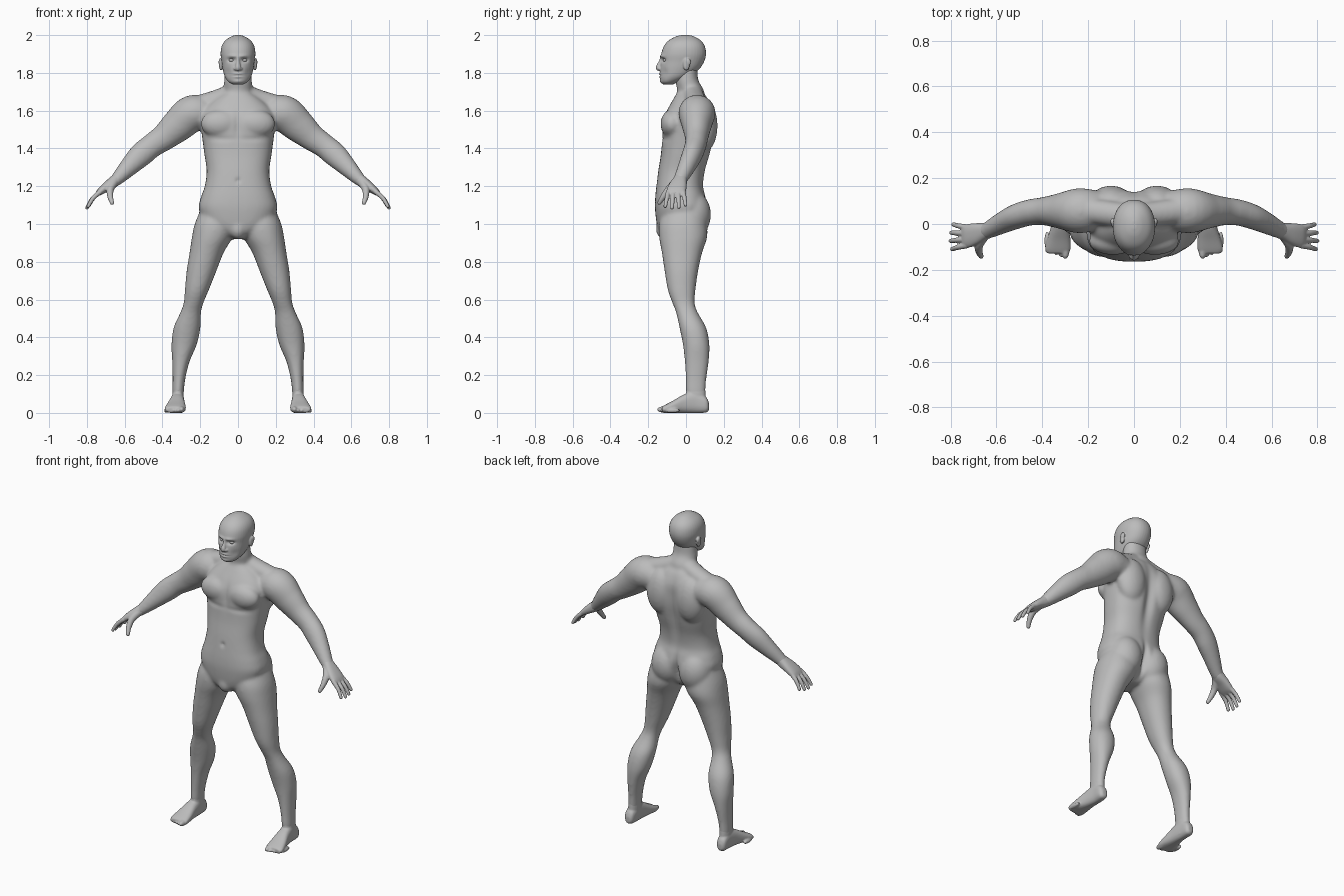
import bpy
import bmesh
import math
from mathutils import Matrix, Vector

default_cube = bpy.data.objects.get("Cube")
if default_cube:
    bpy.data.objects.remove(default_cube, do_unlink=True)

SIDES = 40
grey = bpy.data.materials.new("plain_grey")
grey.use_nodes = True
grey.diffuse_color = (.5, .5, .5, 1)
grey.node_tree.nodes["Principled BSDF"].inputs["Base Color"].default_value = (.5, .5, .5, 1)


def spline(rows, steps=6):
    """Smooth interpolation through rows of numbers."""
    result = []
    last = len(rows) - 1
    for i in range(last):
        a, b, c, d = (rows[max(i - 1, 0)], rows[i], rows[i + 1], rows[min(i + 2, last)])
        for s in range(steps):
            t = s / steps
            result.append([q + .5 * t * (r - p + t * (2 * p - 5 * q + 4 * r - s4
                           + t * (3 * (q - r) + s4 - p)))
                           for p, q, r, s4 in zip(a, b, c, d)])
    result.append(list(rows[last]))
    return result


def skin(bm, rings, power):
    """Bridge rings given as (centre, half axis u, half axis v)."""
    loops = []
    for centre, u, v in rings:
        loop = []
        for k in range(SIDES):
            angle = math.tau * k / SIDES
            c, s = math.cos(angle), math.sin(angle)
            cu = math.copysign(abs(c) ** (2 / power), c)
            sv = math.copysign(abs(s) ** (2 / power), s)
            loop.append(bm.verts.new(centre + u * cu + v * sv))
        loops.append(loop)
    for low, high in zip(loops, loops[1:]):
        for k in range(SIDES):
            n = (k + 1) % SIDES
            bm.faces.new((low[k], low[n], high[n], high[k]))
    bm.faces.new(loops[0][::-1])
    bm.faces.new(loops[-1])


def column(bm, rows, power=2.3):
    """Upright loft from rows of (z, left x, right x, front y, back y)."""
    skin(bm, [(Vector(((a + b) / 2, (f + r) / 2, z)),
               Vector(((b - a) / 2, 0, 0)), Vector((0, (r - f) / 2, 0)))
              for z, a, b, f, r in spline(rows)], power)


def centred(rows):
    """Turn (z, half width, front, back) into column rows."""
    return [(z, -w, w, f, b) for z, w, f, b in rows]


def tube(bm, rows, power=2.0):
    """Limb loft from rows of (x, y, z, radius, depth radius)."""
    path = spline(rows)
    rings = []
    for i, row in enumerate(path):
        ahead = Vector(path[min(i + 1, len(path) - 1)][:3])
        along = (ahead - Vector(path[max(i - 1, 0)][:3])).normalized()
        depth = Vector((0, 1, 0))
        depth = (depth - along * along.dot(depth)).normalized()
        rings.append((Vector(row[:3]), along.cross(depth) * row[3], depth * row[4]))
    skin(bm, rings, power)


def ball(bm, centre, radii):
    bmesh.ops.create_uvsphere(
        bm, u_segments=32, v_segments=20, radius=1,
        matrix=Matrix.Translation(centre) @ Matrix.Diagonal((*radii, 1)))


def digit(bm, points, thick, thin):
    """Finger or toe with a rounded tip."""
    last = len(points) - 1
    radii = [thick + (thin - thick) * i / last for i in range(last + 1)]
    tube(bm, [(*p, r, r) for p, r in zip(points, radii)])
    ball(bm, points[last], (thin, thin, thin))


def mirror_all(bm):
    copy = bmesh.ops.duplicate(bm, geom=bm.verts[:] + bm.edges[:] + bm.faces[:])["geom"]
    for v in copy:
        if isinstance(v, bmesh.types.BMVert):
            v.co.x *= -1


def finish(name, bm, voxel, relax, sculpt=()):
    """Fuse overlapping volumes, relax the joins and apply soft sculpting."""
    bmesh.ops.recalc_face_normals(bm, faces=bm.faces[:])
    mesh = bpy.data.meshes.new(name)
    bm.to_mesh(mesh)
    bm.free()
    obj = bpy.data.objects.new(name, mesh)
    bpy.context.collection.objects.link(obj)
    fuse = obj.modifiers.new("fuse", 'REMESH')
    fuse.mode = 'VOXEL'
    fuse.voxel_size = voxel
    smooth = obj.modifiers.new("relax", 'SMOOTH')
    smooth.factor = .5
    smooth.iterations = relax
    graph = bpy.context.evaluated_depsgraph_get()
    fused = bpy.data.meshes.new_from_object(obj.evaluated_get(graph))
    obj.modifiers.clear()
    obj.data = fused
    fused.name = name
    for v in fused.vertices:
        shift = Vector()
        for (cx, cy, cz), (rx, ry, rz), push in sculpt:
            # Mirrored falloff, so one entry serves both sides
            d = (((abs(v.co.x) - cx) / rx) ** 2 + ((v.co.y - cy) / ry) ** 2
                 + ((v.co.z - cz) / rz) ** 2)
            if d < 8:
                shift.y += push * math.exp(-d)
        v.co += shift
        v.co.z = max(v.co.z, 0)
    fused.materials.clear()
    fused.materials.append(grey)
    fused.shade_smooth()
    return obj


def other_side(obj, name):
    mesh = obj.data.copy()
    mesh.transform(Matrix.Scale(-1, 4, (1, 0, 0)))
    mesh.flip_normals()
    bpy.context.collection.objects.link(bpy.data.objects.new(name, mesh))


# Body: arm, leg and muscle volumes of the left side, then mirrored
body = bmesh.new()
tube(body, [(.15, .06, 1.58, .08, .085), (.24, .058, 1.585, .098, .098),
            (.32, .057, 1.52, .088, .078), (.39, .056, 1.46, .072, .062),
            (.455, .05, 1.415, .064, .057), (.515, .032, 1.365, .064, .054),
            (.58, .002, 1.3, .05, .046), (.635, -.026, 1.243, .036, .038),
            (.66, -.034, 1.222, .03, .036)])
column(body, [(1.07, .02, .2, -.12, .1), (1, .008, .229, -.142, .11),
              (.93, .028, .244, -.142, .112), (.85, .075, .256, -.128, .086),
              (.75, .115, .272, -.113, .064), (.65, .155, .281, -.096, .05),
              (.58, .184, .288, -.071, .046), (.53, .196, .306, -.052, .063),
              (.45, .199, .341, -.034, .107), (.36, .219, .352, -.016, .124),
              (.27, .257, .348, -.006, .12), (.18, .279, .346, -.001, .108),
              (.11, .287, .347, 0, .103), (.05, .292, .342, .01, .1)], 2.15)
tube(body, [(.02, .03, 1.7, .05, .055), (.1, .045, 1.665, .05, .055),
            (.22, .06, 1.63, .048, .055)])
ball(body, (.092, -.075, 1.53), (.105, .06, .075))    # chest
ball(body, (.1, .095, 1.52), (.095, .072, .14))       # shoulder blade
ball(body, (.095, .035, 1.05), (.1, .097, .125))      # buttock
mirror_all(body)

# Body: torso, neck and groin on the centre line
column(body, centred([(.92, .03, -.11, .02), (.95, .09, -.14, .06), (1, .17, -.155, .09),
                      (1.08, .207, -.164, .112), (1.14, .197, -.163, .105),
                      (1.2, .176, -.157, .092), (1.28, .166, -.147, .102),
                      (1.37, .178, -.133, .128), (1.46, .19, -.126, .148),
                      (1.54, .198, -.125, .15), (1.6, .185, -.102, .145),
                      (1.66, .125, -.068, .12), (1.69, .08, -.05, .095)]), 2.5)
column(body, centred([(1.6, .08, -.06, .11), (1.7, .077, -.047, .098),
                      (1.76, .073, -.055, .066), (1.83, .068, -.045, .06)]), 2.1)
ball(body, (0, -.115, .975), (.045, .045, .055))
finish("body", body, .009, 9, [
    ((0, .14, 1.42), (.03, .07, .18), -.02),      # spine groove
    ((0, .12, 1.03), (.016, .09, .09), -.03),     # buttock cleft
    ((0, -.13, 1.53), (.018, .05, .07), .009),    # breastbone
    ((.09, -.13, 1.45), (.075, .05, .014), .005), # lower chest crease
    ((0, -.155, 1.23), (.012, .03, .014), .008),  # navel
])

# Head: skull loft, nose, brow and ears
head = bmesh.new()
column(head, centred([(1.738, .025, -.118, -.07), (1.752, .05, -.131, -.04),
                      (1.78, .07, -.137, .02), (1.82, .081, -.138, .07),
                      (1.86, .087, -.134, .096), (1.9, .092, -.131, .106),
                      (1.94, .087, -.118, .1), (1.97, .069, -.094, .08),
                      (1.992, .037, -.055, .045), (2.001, .01, -.02, .012)]), 2.15)
tube(head, [(0, -.126, 1.885, .008, .009), (0, -.136, 1.855, .01, .011),
            (0, -.146, 1.828, .015, .014), (0, -.14, 1.815, .012, .01)])
for side in (-1, 1):
    ball(head, (side * .014, -.138, 1.822), (.01, .012, .008))
    ball(head, (side * .09, .002, 1.845), (.011, .018, .033))
    ball(head, (side * .094, .01, 1.857), (.009, .016, .02))
finish("head", head, .004, 3, [
    ((.035, -.125, 1.868), (.019, .04, .011), .016),  # eye socket
    ((.025, -.13, 1.889), (.028, .04, .009), -.006),  # brow
    ((.055, -.115, 1.8), (.02, .04, .025), .006),     # cheek hollow
    ((0, -.138, 1.794), (.022, .03, .006), -.005),    # upper lip
    ((0, -.138, 1.778), (.02, .03, .006), -.005),     # lower lip
    ((0, -.138, 1.786), (.026, .03, .003), .004),     # mouth line
    ((0, -.13, 1.753), (.025, .03, .012), -.006),     # chin
    ((.098, -.004, 1.845), (.02, .007, .014), .004),  # ear hollow
])

# Eyes
for side, label in ((1, "left_eye"), (-1, "right_eye")):
    eye = bmesh.new()
    ball(eye, (side * .034, -.108, 1.867), (.014, .013, .01))
    mesh = bpy.data.meshes.new(label)
    eye.to_mesh(mesh)
    eye.free()
    mesh.materials.append(grey)
    mesh.shade_smooth()
    bpy.context.collection.objects.link(bpy.data.objects.new(label, mesh))

# Hands: palm, four spread fingers and a thumb
hand = bmesh.new()
tube(hand, [(.62, -.02, 1.258, .028, .03), (.65, -.031, 1.23, .031, .037),
            (.69, -.043, 1.202, .026, .047), (.725, -.052, 1.175, .02, .051),
            (.745, -.055, 1.158, .012, .046)], 2.4)
for i in range(4):
    base, tip = -.015 - .026 * i, -.002 - .036 * i
    reach = (.86, 1, 1.04, .95)[i]
    digit(hand, [(.728, base, 1.172), (.728 + .042 * reach, (base + tip) / 2, 1.172 - .038 * reach),
                 (.728 + .069 * reach, tip, 1.172 - .083 * reach)], .0135, .0095)
digit(hand, [(.655, -.05, 1.222), (.676, -.09, 1.185), (.676, -.12, 1.145),
             (.667, -.141, 1.112)], .024, .011)
other_side(finish("left_hand", hand, .004, 3), "right_hand")

# Feet: heel-to-ball loft along the sole, then five toes
foot = bmesh.new()
sole = spline([(.122, .305, .333, .015, .05), (.105, .291, .349, .002, .085),
               (.05, .286, .352, -.001, .115), (-.01, .283, .362, -.001, .098),
               (-.07, .277, .38, -.001, .064), (-.11, .277, .388, -.001, .043),
               (-.128, .285, .38, .004, .032)])
skin(foot, [(Vector(((a + b) / 2, y, (lo + hi) / 2)), Vector(((b - a) / 2, 0, 0)),
             Vector((0, 0, (hi - lo) / 2))) for y, a, b, lo, hi in sole], 2.5)
column(foot, [(.02, .29, .345, .005, .105), (.09, .287, .348, 0, .104),
              (.15, .29, .342, .004, .1)], 2.15)
for i in range(5):
    x = .299 + .02 * i
    size = .018 if i == 0 else .0125
    length = .148 - .006 * i - .002 * i * i / 2
    ball(foot, (x, .035 - length, size), (size * .95, .04, size))
other_side(finish("left_foot", foot, .005, 3), "right_foot")
